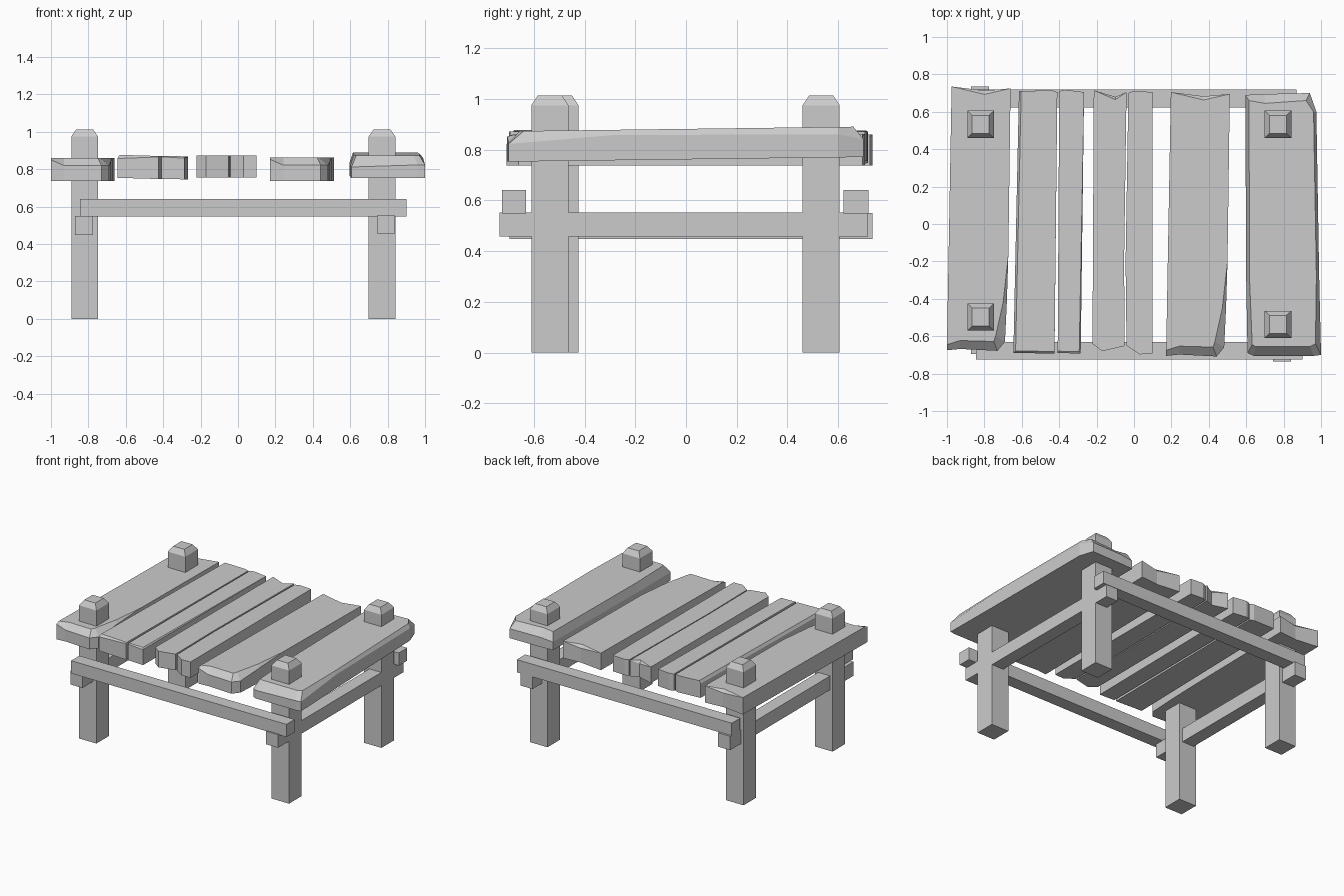
import bpy, bmesh


def finish(name, bm):
    bmesh.ops.remove_doubles(bm, verts=bm.verts, dist=0.0005)
    bmesh.ops.triangulate(bm, faces=[f for f in bm.faces if len(f.verts) > 4])
    bmesh.ops.recalc_face_normals(bm, faces=bm.faces)
    mesh = bpy.data.meshes.new(name)
    bm.to_mesh(mesh)
    bm.free()
    obj = bpy.data.objects.new(name, mesh)
    bpy.context.collection.objects.link(obj)
    return obj


def loft(name, rings):
    """Join rings of equal length with quads and cap both ends."""
    bm = bmesh.new()
    vs = [[bm.verts.new(p) for p in ring] for ring in rings]
    n = len(vs[0])
    for a, b in zip(vs, vs[1:]):
        for i in range(n):
            j = (i + 1) % n
            bm.faces.new((a[i], a[j], b[j], b[i]))
    bm.faces.new(vs[0][::-1])
    bm.faces.new(vs[-1])
    return finish(name, bm)


def rect(cx, cy, hx, hy, z):
    return [(cx + sx * hx, cy + sy * hy, z)
            for sx, sy in ((-1, -1), (1, -1), (1, 1), (-1, 1))]


def beam(name, x0, x1, y0, y1, z0, z1):
    c = ((x0 + x1) / 2, (y0 + y1) / 2, (x1 - x0) / 2, (y1 - y0) / 2)
    return loft(name, [rect(*c, z0), rect(*c, z1)])


def plank(name, pts, z0, z1, tilt=0.0, roll=0.0, offset=(0, 0)):
    """Outline points: x, y, rim drop, inward chamfer dx, dy."""
    pts = [tuple(p) + (0,) * (5 - len(p)) for p in pts]
    mid = sum(p[0] for p in pts) / len(pts)

    def place(x, y, z):
        return (x + offset[0], y + offset[1], z + tilt * y + roll * (x - mid))

    return loft(name, [
        [place(x, y, z0) for x, y, d, dx, dy in pts],
        [place(x, y, z1 - d) for x, y, d, dx, dy in pts],
        [place(x + dx, y + dy, z1) for x, y, d, dx, dy in pts]])


# Posts with bevelled caps
for name, x, y in (("front_left_post", -0.82, -0.497), ("back_left_post", -0.82, 0.533),
                   ("front_right_post", 0.77, -0.537), ("back_right_post", 0.77, 0.533)):
    loft(name, [rect(x, y, 0.071, 0.073, 0), rect(x, y, 0.071, 0.073, 0.975),
                rect(x, y, 0.045, 0.048, 1.013)])

# Rails: side rails low, front and back rails resting on top of them
beam("left_rail", -0.872, -0.775, -0.695, 0.735, 0.448, 0.55)
beam("right_rail", 0.743, 0.84, -0.735, 0.717, 0.457, 0.553)
beam("front_rail", -0.845, 0.90, -0.725, -0.63, 0.548, 0.641)
beam("back_rail", -0.875, 0.868, 0.622, 0.72, 0.548, 0.641)

# Two wide chipped planks sharing one outline
chipped = [(-0.975, 0.735), (-1, -0.675, 0.01, 0, 0.03), (-0.93, -0.668, 0.04, 0, 0.045),
           (-0.73, -0.678, 0.04, -0.02, 0.05), (-0.69, -0.63, 0.04, -0.05, 0.03),
           (-0.68, -0.42, 0.02, -0.02, 0), (-0.672, -0.17),
           (-0.66, 0.725), (-0.80, 0.713, 0.02, 0, -0.02)]
plank("left_plank", chipped, 0.737, 0.86)
plank("right_centre_plank", chipped, 0.737, 0.862, offset=(1.172, -0.03))

# Two planks, each split lengthwise
plank("left_centre_plank_wide",
      [(-0.615, 0.71, 0.02, 0.012, 0), (-0.645, -0.69, 0.02, 0.012, 0.012),
       (-0.425, -0.692, 0.005, 0, 0.01), (-0.41, 0.705), (-0.44, 0.715)],
      0.75, 0.873, roll=-0.03)
plank("left_centre_plank_narrow",
      [(-0.40, 0.71), (-0.408, -0.69, 0.005, 0, 0.01), (-0.285, -0.692, 0.01, -0.008, 0.01),
       (-0.267, 0.705), (-0.37, 0.718)],
      0.747, 0.87, roll=-0.02)
plank("centre_plank_wide",
      [(-0.215, 0.715), (-0.222, -0.64), (-0.17, -0.68), (-0.05, -0.652),
       (-0.053, -0.2), (-0.04, 0.705), (-0.10, 0.68, 0.02, 0, -0.015)],
      0.756, 0.874)
plank("centre_plank_narrow",
      [(-0.03, 0.70), (-0.045, -0.2), (-0.04, -0.65), (0.03, -0.697), (0.1, -0.693),
       (0.1, 0.705), (0.0, 0.712)],
      0.756, 0.872)

# Thick right plank with worn, chamfered rim
plank("right_plank",
      [(0.595, 0.69, 0.06, 0.02, -0.03), (0.6, -0.3, 0.06, 0.018, 0),
       (0.607, -0.69, 0.06, 0.025, 0.045), (0.64, -0.705, 0.06, 0.01, 0.05),
       (0.96, -0.705, 0.05, -0.02, 0.05), (1.0, -0.70, 0.05, -0.03, 0.06),
       (0.99, -0.28, 0.02, -0.015, 0), (0.975, 0.60, 0.03, -0.015, 0),
       (0.94, 0.70, 0.05, -0.02, -0.04), (0.70, 0.695, 0.05, 0, -0.05)],
      0.762, 0.882, tilt=0.013)
